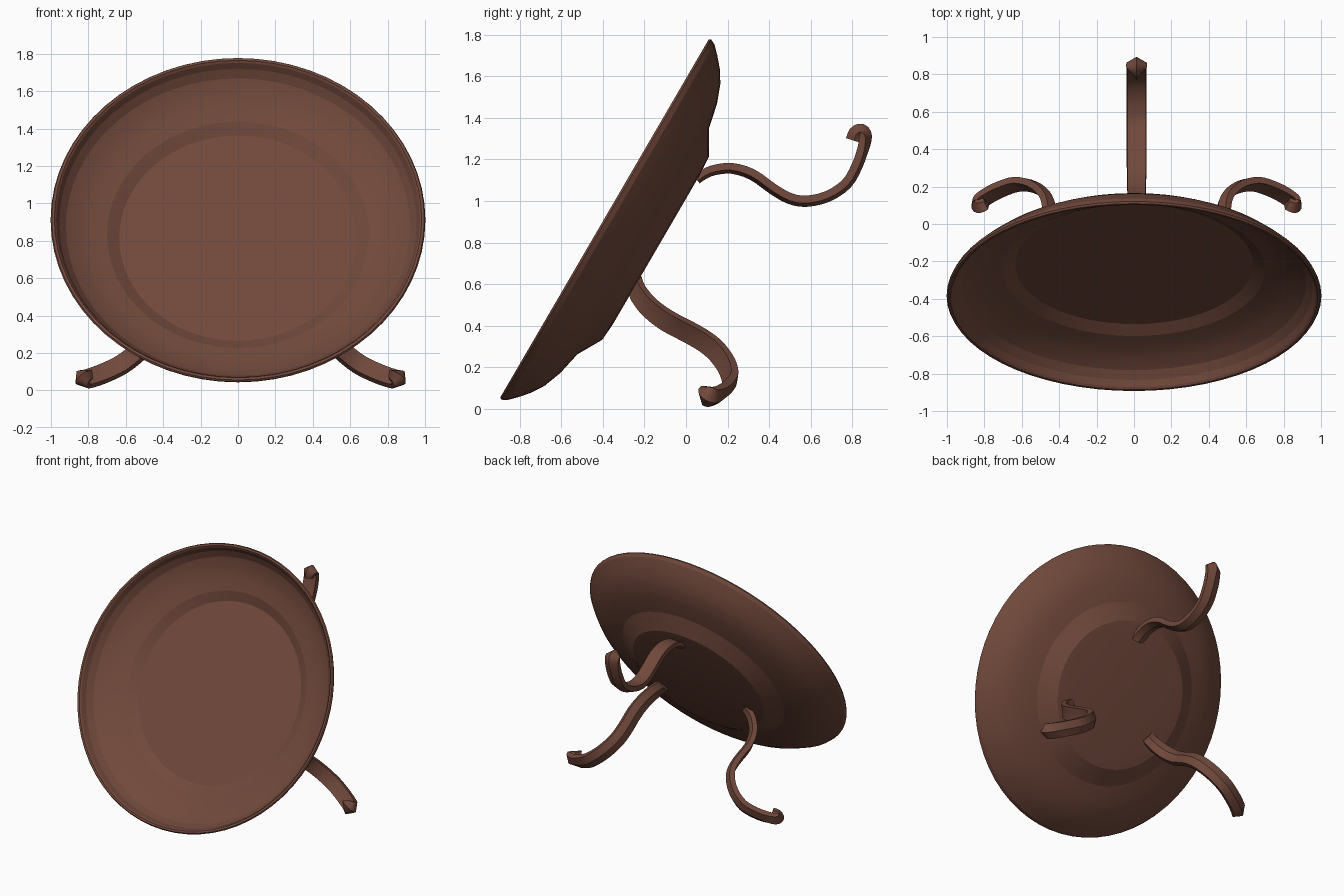
import bpy, bmesh, math
from mathutils import Vector

if "Cube" in bpy.data.objects:
    bpy.data.objects.remove(bpy.data.objects["Cube"])

mat = bpy.data.materials.new("warm brown")
mat.diffuse_color = (0.165, 0.066, 0.044, 1)
mat.use_nodes = True
mat.node_tree.nodes["Principled BSDF"].inputs["Base Color"].default_value = mat.diffuse_color

# Tilted frame of the dish: rim centre, up-slope direction, backward axis
C = Vector((0, -0.392, 0.916))
U = Vector((0, 0.503, 0.864))
B = Vector((0, 0.864, -0.503))
X = Vector((1, 0, 0))


def finish(name, bm, angle):
    bmesh.ops.recalc_face_normals(bm, faces=bm.faces[:])
    me = bpy.data.meshes.new(name)
    bm.to_mesh(me)
    bm.free()
    ob = bpy.data.objects.new(name, me)
    bpy.context.collection.objects.link(ob)
    me.materials.append(mat)
    bpy.ops.object.select_all(action='DESELECT')
    ob.select_set(True)
    bpy.context.view_layer.objects.active = ob
    bpy.ops.object.shade_smooth_by_angle(angle=math.radians(angle))


def bridge(bm, a, b):
    n = len(a)
    for i in range(n):
        bm.faces.new((a[i], a[(i + 1) % n], b[(i + 1) % n], b[i]))


# Dish: revolved (radius, depth) profile, inside floor -> rim -> back foot
profile = [(0.635, 0.204), (0.70, 0.168), (0.78, 0.15), (0.86, 0.122),
           (0.92, 0.085), (0.955, 0.045), (0.972, 0.01), (0.982, 0.0),
           (0.996, 0.0), (1.002, 0.01), (0.99, 0.035), (0.95, 0.075),
           (0.90, 0.118), (0.84, 0.156), (0.75, 0.19), (0.63, 0.216),
           (0.51, 0.284), (0.42, 0.291)]
bm = bmesh.new()
N = 64
rings = []
for r, d in profile:
    rings.append([bm.verts.new(C + B * d + (U * math.cos(t) + X * math.sin(t)) * r)
                  for t in (2 * math.pi * i / N for i in range(N))])
for a, b in zip(rings, rings[1:]):
    bridge(bm, a, b)
bm.faces.new(rings[0])
bm.faces.new(rings[-1])
finish("dish", bm, 15)

# Leg centreline in the side plane (y, z), and ridged cross-section
path = [(0.05, 1.105), (0.08, 1.127), (0.13, 1.15), (0.22, 1.16), (0.32, 1.13),
        (0.42, 1.06), (0.50, 1.015), (0.58, 1.002), (0.68, 1.025), (0.77, 1.085),
        (0.82, 1.17), (0.848, 1.25), (0.858, 1.308), (0.842, 1.332),
        (0.82, 1.322), (0.808, 1.29)]
section = [(0, 0.03), (0.053, 0.012), (0.05, -0.024), (0, -0.02),
           (-0.05, -0.024), (-0.053, 0.012)]
# Section of the pointed foot: stronger ridge, sides swept inward
foot_section = [(0, 0.04), (0.056, 0.0), (0.05, -0.026), (0, -0.012),
                (-0.05, -0.026), (-0.056, 0.0)]


def smooth_path(pts, steps=3):
    p = [Vector(q) for q in pts]
    p = [2 * p[0] - p[1]] + p + [2 * p[-1] - p[-2]]
    out = []
    for i in range(1, len(p) - 2):
        a, b, c, d = p[i - 1:i + 3]
        for k in range(steps):
            t = k / steps
            out.append(0.5 * (2 * b + (c - a) * t + (2 * a - 5 * b + 4 * c - d) * t * t
                              + (3 * b - a - 3 * c + d) * t ** 3))
    return out + [p[-2]]


def leg(name, theta):
    e = U * math.cos(theta) + X * math.sin(theta)      # radial
    lat = X * math.cos(theta) - U * math.sin(theta)    # sideways
    bm = bmesh.new()
    pts = smooth_path(path)
    last = len(pts) - 1
    loops = []
    for i, p in enumerate(pts):
        t = (pts[min(i + 1, last)] - pts[max(i - 1, 0)]).normalized()
        n = Vector((t.y, -t.x))
        s = 0.85 + 0.15 * min(1, i / 12)
        f = min(1, max(0, (i - last + 13) / 6))        # blend into foot
        taper = 1 - 0.55 * max(0, (i - last + 6) / 6)  # pointed end
        loop = []
        for (w0, o0), (w1, o1) in zip(section, foot_section):
            w, o = w0 + (w1 - w0) * f, o0 + (o1 - o0) * f
            q = p + n * o * s
            v = Vector((0, q.x, q.y)) - C
            loop.append(bm.verts.new(C + e * v.dot(U) + B * v.dot(B)
                                     + lat * w * s * taper + X * 0.014))
        loops.append(loop)
    for a, b in zip(loops, loops[1:]):
        bridge(bm, a, b)
    bm.faces.new(loops[0])
    bm.faces.new(loops[-1])
    finish(name, bm, 35)


for name, k in (("back_leg", 0), ("right_leg", 1), ("left_leg", -1)):
    leg(name, k * 2 * math.pi / 3)
